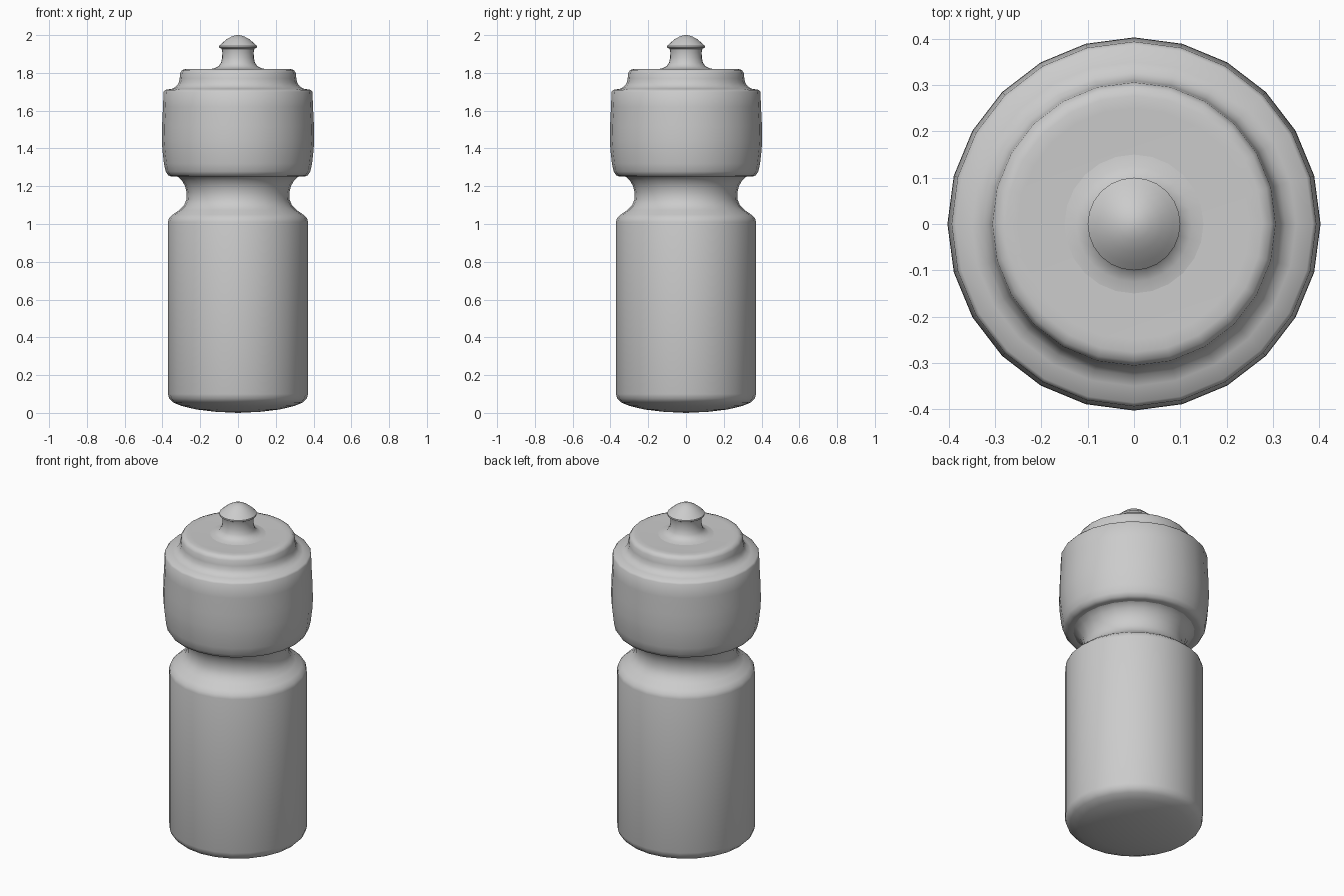
import bpy, bmesh, math

SIDES = 24


def lathe(name, profile, angle=40):
    """Revolve an (r, z) profile, listed bottom to top, around the z axis."""
    bm = bmesh.new()
    rings = []
    for r, z in profile:
        if r == 0:
            rings.append([bm.verts.new((0, 0, z))] * SIDES)
        else:
            rings.append([bm.verts.new((r * math.cos(a), r * math.sin(a), z))
                          for a in (2 * math.pi * i / SIDES for i in range(SIDES))])
    for lo, hi in zip(rings, rings[1:]):
        for i in range(SIDES):
            j = (i + 1) % SIDES
            quad = [lo[i], lo[j], hi[j], hi[i]]
            bm.faces.new(list(dict.fromkeys(quad)))
    bmesh.ops.recalc_face_normals(bm, faces=bm.faces)
    mesh = bpy.data.meshes.new(name)
    bm.to_mesh(mesh)
    bm.free()
    obj = bpy.data.objects.new(name, mesh)
    bpy.context.collection.objects.link(obj)
    bpy.ops.object.select_all(action='DESELECT')
    obj.select_set(True)
    bpy.context.view_layer.objects.active = obj
    bpy.ops.object.shade_smooth_by_angle(angle=math.radians(angle))
    return obj


# Bottle with a gently domed base, shoulder and pinched neck
lathe("bottle", [
    (0, 0), (0.12, 0.006), (0.22, 0.018), (0.30, 0.037), (0.345, 0.056),
    (0.364, 0.075), (0.371, 0.10), (0.371, 1.01), (0.366, 1.03),
    (0.345, 1.05), (0.31, 1.074), (0.286, 1.098), (0.273, 1.13),
    (0.272, 1.165), (0.28, 1.20), (0.296, 1.228), (0.315, 1.247),
    (0.325, 1.252)])

# Wide screw cap with a stepped lid
lathe("cap", [
    (0, 1.252), (0.325, 1.252), (0.352, 1.251), (0.37, 1.258),
    (0.383, 1.278), (0.392, 1.32), (0.40, 1.39), (0.403, 1.44),
    (0.402, 1.52), (0.397, 1.62), (0.394, 1.70), (0.386, 1.71),
    (0.35, 1.716), (0.327, 1.728), (0.314, 1.747), (0.309, 1.77),
    (0.306, 1.80), (0.296, 1.815), (0.277, 1.821), (0.25, 1.82),
    (0, 1.82)], 50)

# Pull-up spout with flared foot and domed tip
lathe("spout", [
    (0.15, 1.82), (0.125, 1.824), (0.103, 1.835), (0.09, 1.853),
    (0.084, 1.88), (0.083, 1.91), (0.087, 1.927), (0.10, 1.934),
    (0.10, 1.943), (0.085, 1.957), (0.06, 1.978), (0.035, 1.992),
    (0.015, 1.999), (0, 2.0)])
